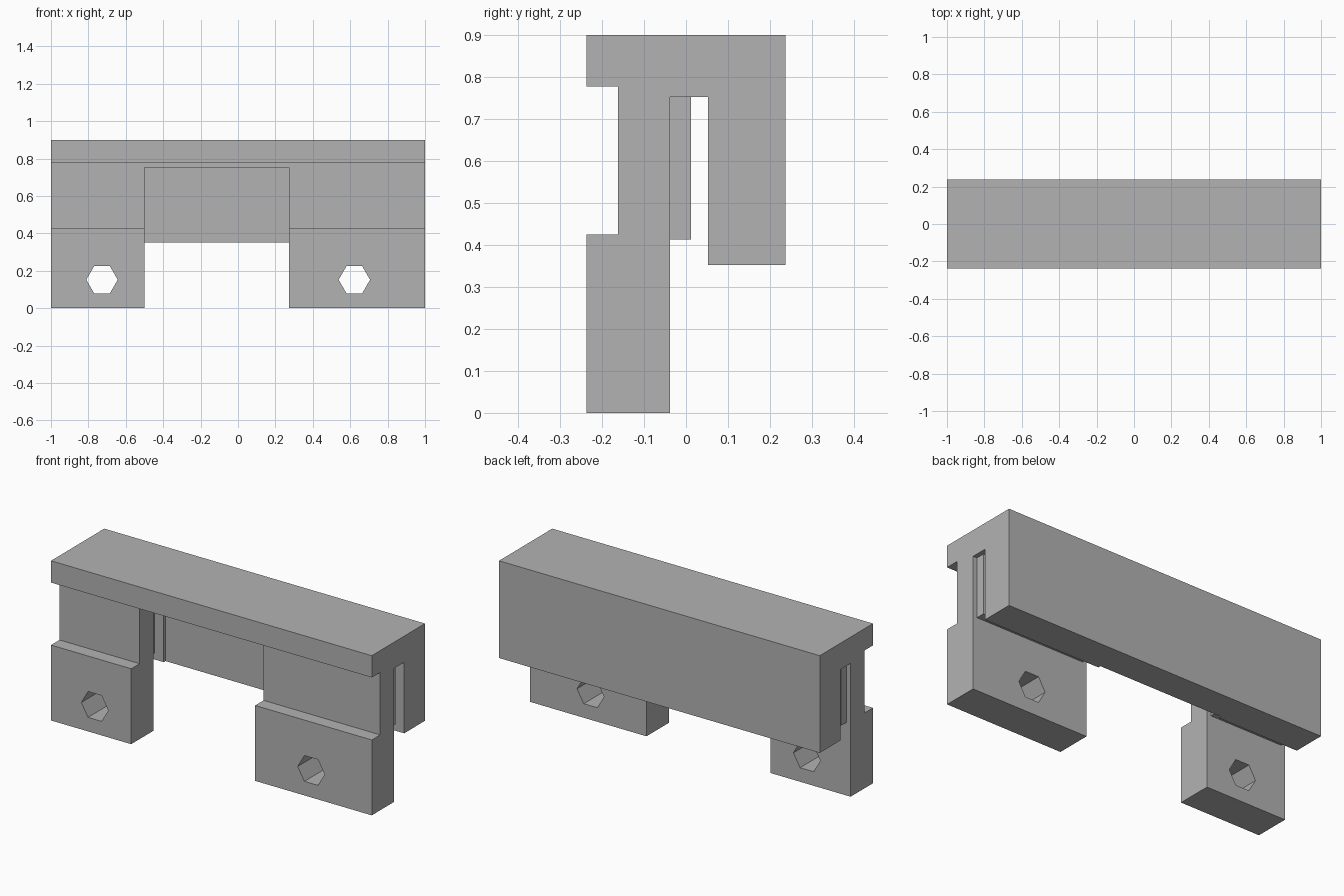
import bpy, bmesh, math

cube = bpy.data.objects.get("Cube")
if cube:
    bpy.data.objects.remove(cube, do_unlink=True)

grey = bpy.data.materials.new("plain grey")
grey.use_nodes = True
COLOUR = (0.45, 0.45, 0.45, 1)
grey.diffuse_color = COLOUR
grey.node_tree.nodes["Principled BSDF"].inputs["Base Color"].default_value = COLOUR


def prism(name, points, depth):
    """Extrude a closed outline of 3D points along a vector."""
    bm = bmesh.new()
    face = bm.faces.new([bm.verts.new(p) for p in points])
    grown = bmesh.ops.extrude_face_region(bm, geom=[face], use_keep_orig=True)
    moved = [g for g in grown["geom"] if isinstance(g, bmesh.types.BMVert)]
    bmesh.ops.translate(bm, verts=moved, vec=depth)
    bmesh.ops.recalc_face_normals(bm, faces=bm.faces)
    mesh = bpy.data.meshes.new(name)
    bm.to_mesh(mesh)
    bm.free()
    mesh.materials.append(grey)
    obj = bpy.data.objects.new(name, mesh)
    bpy.context.collection.objects.link(obj)
    return obj


def box(name, x0, x1, y0, y1, z0, z1):
    outline = [(x0, y0, z0), (x0, y1, z0), (x0, y1, z1), (x0, y0, z1)]
    return prism(name, outline, (x1 - x0, 0, 0))


def cut(target, cutter):
    cutter.hide_render = True
    mod = target.modifiers.new("cut", 'BOOLEAN')
    mod.operation = 'DIFFERENCE'
    mod.solver = 'EXACT'
    mod.object = cutter
    bpy.context.view_layer.objects.active = target
    bpy.ops.object.modifier_apply(modifier=mod.name)
    bpy.data.objects.remove(cutter, do_unlink=True)


LEFT_LEG, RIGHT_LEG = (0.273, 1), (-1, -0.5)
FRONT, BACK, LEG_BACK, SLOT_BACK = -0.237, 0.237, -0.038, 0.052
SLOT_TOP = 0.752

# Bracket body: one side profile with lip, front groove, foot, slot and rear wall
profile = [(FRONT, 0), (LEG_BACK, 0), (LEG_BACK, SLOT_TOP), (SLOT_BACK, SLOT_TOP),
           (SLOT_BACK, 0.352), (BACK, 0.352), (BACK, 0.9), (FRONT, 0.9),
           (FRONT, 0.777), (-0.162, 0.777), (-0.162, 0.425), (FRONT, 0.425)]
body = prism("bracket_body", [(-1, y, z) for y, z in profile], (2, 0, 0))

# Opening between the two legs, slightly recessed into the rear wall
cut(body, box("opening_cutter", RIGHT_LEG[1], LEFT_LEG[0], -1, 0.068, -1, SLOT_TOP))

# Hexagonal bolt hole in each foot
for cx in (-0.727, 0.622):
    ring = [(cx + 0.084 * math.cos(i * math.pi / 3), -0.5,
             0.152 + 0.084 * math.sin(i * math.pi / 3)) for i in range(6)]
    cut(body, prism("hole_cutter", ring, (0, 0.6, 0)))

# Raised pad inside the slot, behind each leg
for side, (x0, x1) in (("left", LEFT_LEG), ("right", RIGHT_LEG)):
    box(side + "_slot_pad", x0 + 0.025, x1 - 0.025, LEG_BACK - 0.01, 0.012, 0.413, SLOT_TOP + 0.01)
